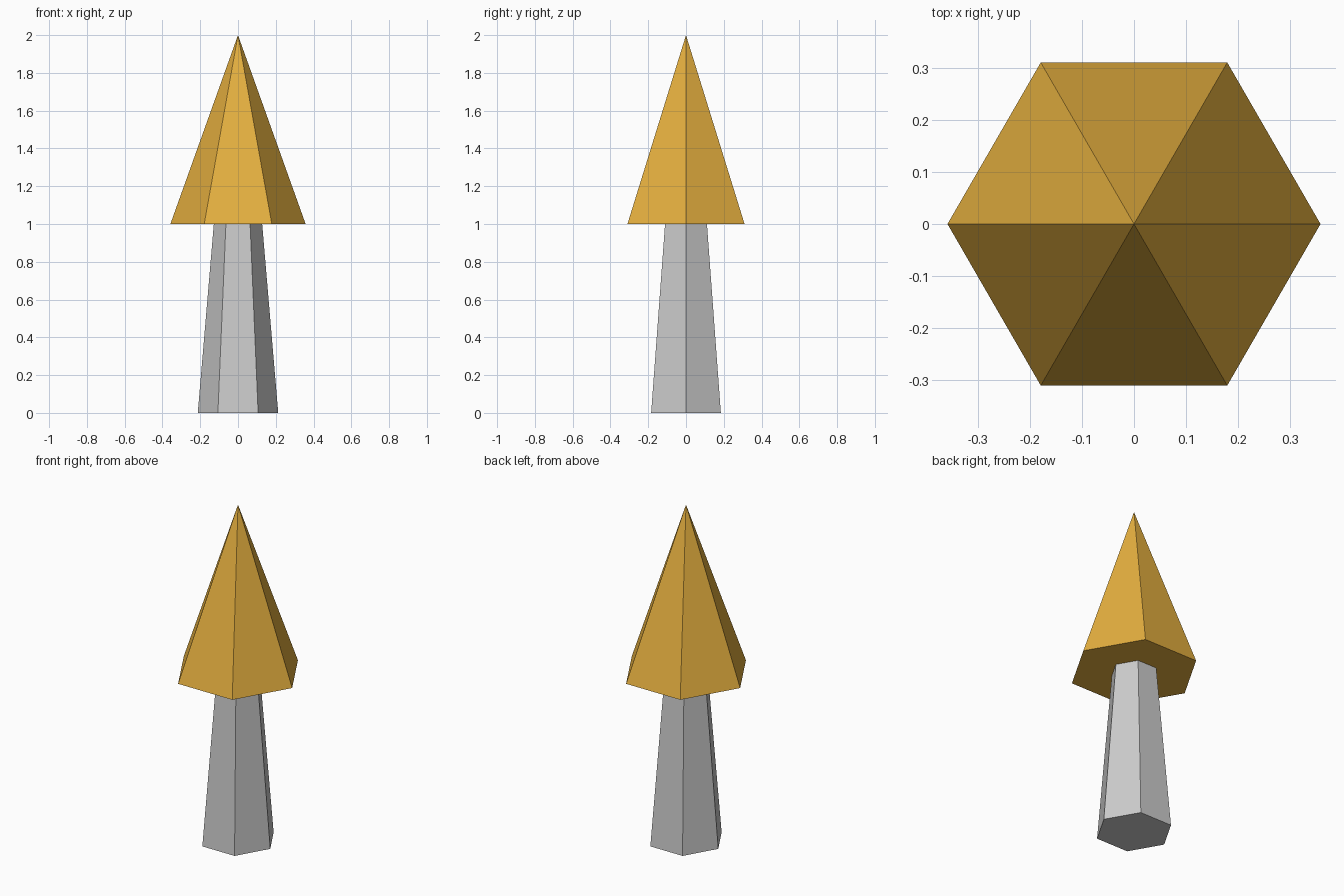
import bpy
import math

if "Cube" in bpy.data.objects:
    bpy.data.objects.remove(bpy.data.objects["Cube"])


def hex_cone(name, r_bottom, r_top, z_bottom, height):
    # Six-sided cone with corners on the x axis
    bpy.ops.mesh.primitive_cone_add(
        vertices=6, radius1=r_bottom, radius2=r_top, depth=height,
        location=(0, 0, z_bottom + height / 2),
        rotation=(0, 0, math.radians(30)))
    obj = bpy.context.object
    obj.name = name
    bpy.ops.object.transform_apply(location=True, rotation=True, scale=True)
    return obj


# Tapered grey stem
hex_cone("stem", 0.213, 0.128, 0.0, 1.0)

# Pointed orange cap
cap = hex_cone("cap", 0.358, 0.0, 1.0, 1.0)
orange = bpy.data.materials.new("orange")
orange.diffuse_color = (0.78, 0.43, 0.05, 1.0)
orange.use_nodes = True
orange.node_tree.nodes["Principled BSDF"].inputs["Base Color"].default_value = orange.diffuse_color
cap.data.materials.append(orange)
